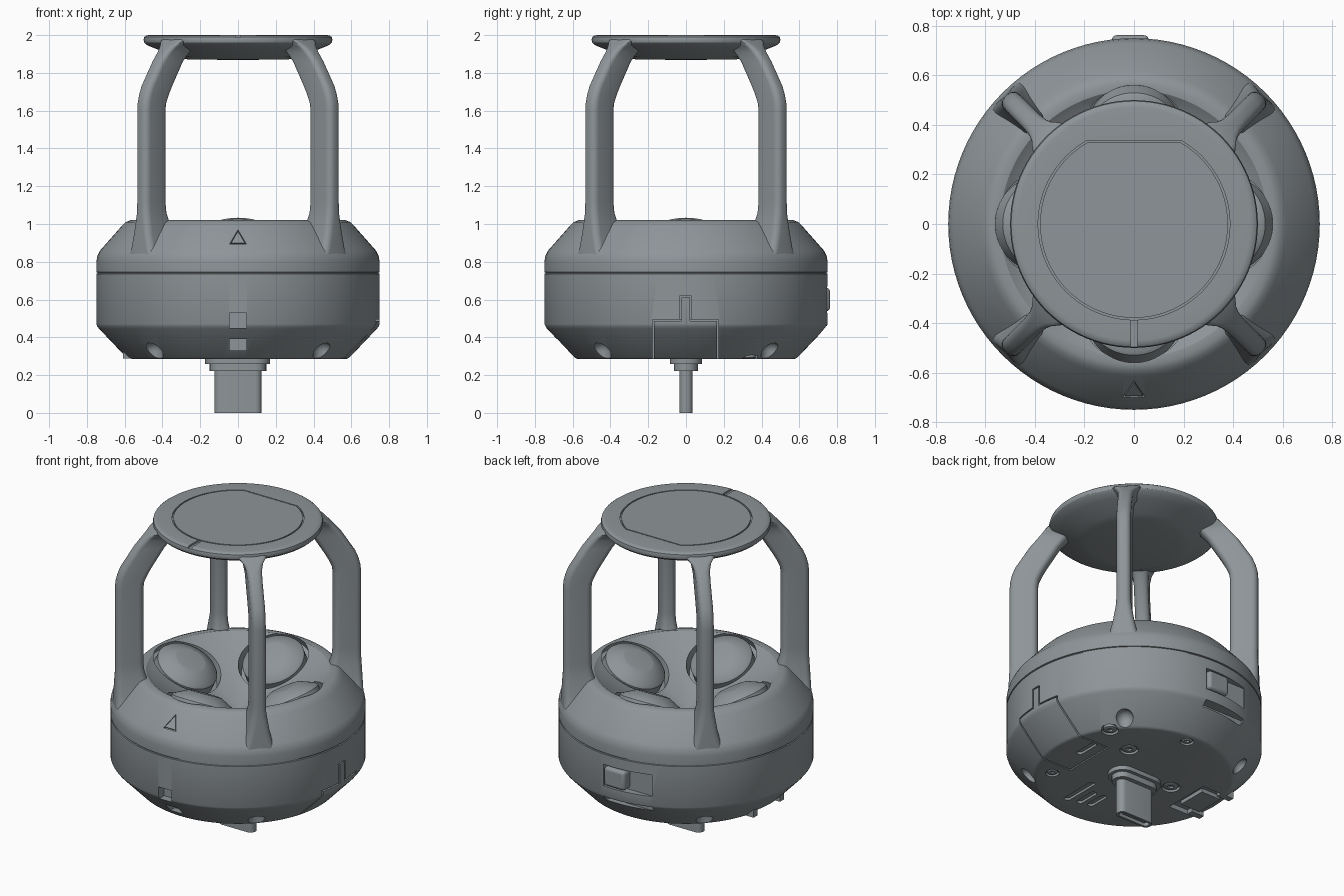
import bpy, bmesh
from math import sin, cos, pi, radians
from mathutils import Matrix, Vector

if "Cube" in bpy.data.objects:
    bpy.data.objects.remove(bpy.data.objects["Cube"])

grey = bpy.data.materials.new("satin grey")
grey.use_nodes = True
COLOUR = (0.27, 0.30, 0.315, 1)
grey.diffuse_color = COLOUR
grey.node_tree.nodes["Principled BSDF"].inputs["Base Color"].default_value = COLOUR


def finish(name, bm, matrix=None):
    """Turn a bmesh into a named object."""
    if matrix is not None:
        bm.transform(matrix)
    bmesh.ops.recalc_face_normals(bm, faces=bm.faces)
    mesh = bpy.data.meshes.new(name)
    bm.to_mesh(mesh)
    bm.free()
    mesh.materials.append(grey)
    ob = bpy.data.objects.new(name, mesh)
    bpy.context.collection.objects.link(ob)
    return ob


def loft(name, rings, matrix=None):
    """Skin a list of equal point rings and cap both ends."""
    bm = bmesh.new()
    loops = [[bm.verts.new(p) for p in ring] for ring in rings]
    n = len(loops[0])
    for a, b in zip(loops, loops[1:]):
        for i in range(n):
            j = (i + 1) % n
            bm.faces.new((a[i], a[j], b[j], b[i]))
    bm.faces.new(loops[0])
    bm.faces.new(loops[-1])
    return finish(name, bm, matrix)


def circle(r, z, n):
    return [(r * cos(2 * pi * i / n), r * sin(2 * pi * i / n), z) for i in range(n)]


def lathe(name, profile, n=96, matrix=None):
    return loft(name, [circle(r, z, n) for r, z in profile], matrix)


def prism(name, points, z0, z1, matrix=None):
    return loft(name, [[(x, y, z) for x, y in points] for z in (z0, z1)], matrix)


def box(name, xs, ys, zs, bevel=0.0):
    bm = bmesh.new()
    bmesh.ops.create_cube(bm, size=1)
    for v in bm.verts:
        for axis, span in enumerate((xs, ys, zs)):
            v.co[axis] = span[0] if v.co[axis] < 0 else span[1]
    if bevel:
        upright = [e for e in bm.edges if abs(e.verts[0].co.z - e.verts[1].co.z) > 1e-4]
        bmesh.ops.bevel(bm, geom=upright, offset=bevel, segments=6, affect='EDGES', profile=0.5)
    return finish(name, bm)


def combine(target, tool, operation='DIFFERENCE'):
    """Apply a boolean and discard the tool."""
    mod = target.modifiers.new("cut", 'BOOLEAN')
    mod.operation, mod.solver, mod.object = operation, 'EXACT', tool
    bpy.context.view_layer.objects.active = target
    bpy.ops.object.modifier_apply(modifier=mod.name)
    bpy.data.objects.remove(tool)


def groove(target, points, width, z0, z1, matrix=None):
    """Engrave the outline of a shape."""
    scale = 1 - width / max(Vector(p).length for p in points)
    ring = prism("groove", points, z0, z1, matrix)
    core = prism("core", [(x * scale, y * scale) for x, y in points], z0 - .01, z1 + .01, matrix)
    combine(ring, core)
    combine(target, ring)


def slot(x, y, length, width):
    return box("slot", (x - width / 2, x + width / 2), (y - length / 2, y + length / 2),
               (0.2, 0.30), width * 0.49)


# Body shell: chamfered base, seam, sloping shoulder and sunken bowl
body = lathe("body", [(.57, .285), (.58, .287), (.592, .295), (.735, .445), (.745, .458), (.75, .47),
                      (.75, .736), (.743, .738), (.743, .743), (.75, .745), (.75, .80),
                      (.745, .83), (.73, .86), (.615, .99), (.595, 1.01), (.57, 1.02),
                      (.54, 1.018), (.51, .995), (.01, .74)])

# Four microphone capsules in wells, tilted towards the middle
for k in range(4):
    m = (Matrix.Rotation(k * pi / 2, 4, 'Z') @ Matrix.Translation((.36, 0, .945))
         @ Matrix.Rotation(radians(-27), 4, 'Y'))
    combine(body, lathe("well", [(.212, -.07), (.212, .3)], 64, m))
    lathe("capsule", [(.16, -.08), (.188, -.07), (.188, -.005), (.178, .008),
                      (.10, .048), (.085, .05)], 64, m)

# Scallops in the lower chamfer
for k in range(4):
    a = pi / 4 + k * pi / 2
    m = Matrix.Translation((.635 * cos(a), .635 * sin(a), 0))
    dome = [(.052 * cos(t * pi / 16), .325 + .052 * sin(t * pi / 16)) for t in range(8)]
    combine(body, lathe("scallop", [(.052, .2)] + dome, 32, m))

# Front windows
combine(body, box("upper_window", (-.046, .046), (-.9, -.69), (.45, .53)))
combine(body, box("lower_window", (-.046, .046), (-.9, -.58), (.33, .392)))

# Engraved arrow mark on the front shoulder
mark = Matrix.Translation((0, -.672, .926)) @ Matrix.Rotation(radians(48), 4, 'X')
groove(body, [(-.045, -.042), (.045, -.042), (0, .058)], .011, -.012, .05, mark)

# Side hatch with a tab, separated by a fine gap
def hatch_tool(gap):
    tool = box("hatch_tool", (.34 + gap, .9), (-.178 + gap, .172 - gap), (.2, .495 - gap))
    tab = box("tab", (.66 + gap, .9), (-.034 + gap, .03 - gap), (.4, .62 - gap))
    combine(tool, tab, 'UNION')
    return tool


hatch = body.copy()
hatch.data = body.data.copy()
hatch.name = "side_hatch"
bpy.context.collection.objects.link(hatch)
combine(hatch, hatch_tool(.009), 'INTERSECT')
combine(body, hatch_tool(0))

# Rear slide switch and the thin slot beneath it
combine(body, box("switch_recess", (-.25, .07), (.70, .9), (.53, .67)))
switch = box("slide_switch", (-.09, .06), (.68, .762), (.538, .662))
bev = switch.modifiers.new("soft", 'BEVEL')
bev.width, bev.segments = .02, 4
combine(body, box("rear_slot", (-.25, .07), (.68, .9), (.425, .46)))

# Base slots, screws and latch
for x, y, length in ((.14, -.33, .26), (.06, -.36, .16), (-.01, -.35, .15)):
    combine(body, slot(x, y, length, .04))
combine(hatch, slot(.43, .08, .16, .04))
for x, y, r in ((.46, .33, .05), (.23, .23, .055), (-.24, .05, .055), (.40, -.27, .04), (.03, .52, .04)):
    m = Matrix.Translation((x, y, 0))
    combine(body, lathe("screw_hole", [(r, .2), (r, .305)], 32, m))
    screw = lathe("screw", [(r * .8, .32), (r * .8, .292), (r * .65, .288)], 32, m)
    combine(screw, lathe("drive", [(r * .35, .2), (r * .35, .30)], 6, m))
combine(body, box("latch_recess", (-.8, -.38), (-.13, .18), (.2, .315)))
box("latch_plate", (-.56, -.42), (-.07, .12), (.29, .33))
for y in (-.11, .16):
    box("latch_clip", (-.61, -.52), (y - .02, y + .02), (.288, .34))

# Plug stem with a hollow connector
box("stem_collar", (-.175, .17), (-.085, .085), (.258, .30), .08)
box("stem_step", (-.15, .15), (-.063, .063), (.222, .27), .06)
plug = box("plug", (-.125, .125), (-.035, .035), (0, .23), .033)
combine(plug, box("socket", (-.108, .108), (-.021, .021), (-.1, .13), .02))
box("plug_tongue", (-.085, .085), (-.007, .007), (.01, .14))

# Cap on top, dished underneath
cap = lathe("cap", [(.01, 1.868), (.27, 1.872), (.33, 1.885), (.44, 1.93), (.482, 1.947), (.496, 1.96),
                    (.50, 1.975), (.496, 1.99), (.485, 1.998), (.47, 2.0), (.01, 2.0)])
outline = [(x, min(y, .335)) for x, y, _ in circle(.387, 0, 120)]
outline = [p for i, p in enumerate(outline) if not (p[1] == .335 and outline[i - 1][1] == .335
                                                    and outline[(i + 1) % 120][1] == .335)]
groove(cap, outline, .008, 1.99, 2.05)
combine(cap, box("index_notch", (-.013, .013), (-.6, -.39), (1.988, 2.1)))


# Four blade posts with flared feet and heads
def section(r_in, r_out, z, thick, steps=5):
    h, c = thick / 2, min(.035, thick * .4)
    corners = ((r_out - c, h - c), (r_in + c, h - c), (r_in + c, c - h), (r_out - c, c - h))
    return [(x + c * cos((q + s / steps) * pi / 2), y + c * sin((q + s / steps) * pi / 2), z)
            for q, (x, y) in enumerate(corners) for s in range(steps + 1)]


stations = [(.50, .738, .80, .22), (.51, .738, .87, .16), (.53, .736, .95, .125), (.545, .734, 1.01, .105),
            (.56, .732, 1.06, .09), (.566, .732, 1.12, .085), (.566, .732, 1.60, .085),
            (.56, .729, 1.64, .085), (.54, .718, 1.685, .085), (.515, .70, 1.73, .085),
            (.435, .618, 1.86, .085), (.39, .575, 1.91, .095), (.36, .545, 1.94, .12),
            (.34, .515, 1.965, .17), (.34, .485, 1.985, .19)]
for k in range(4):
    loft("post", [section(*s) for s in stations], Matrix.Rotation(pi / 4 + k * pi / 2, 4, 'Z'))

# Smooth shading with crisp edges
bpy.ops.object.select_all(action='DESELECT')
for ob in bpy.context.collection.objects:
    if ob.type == 'MESH':
        ob.select_set(True)
        bpy.context.view_layer.objects.active = ob
bpy.ops.object.shade_smooth_by_angle(angle=radians(32))
